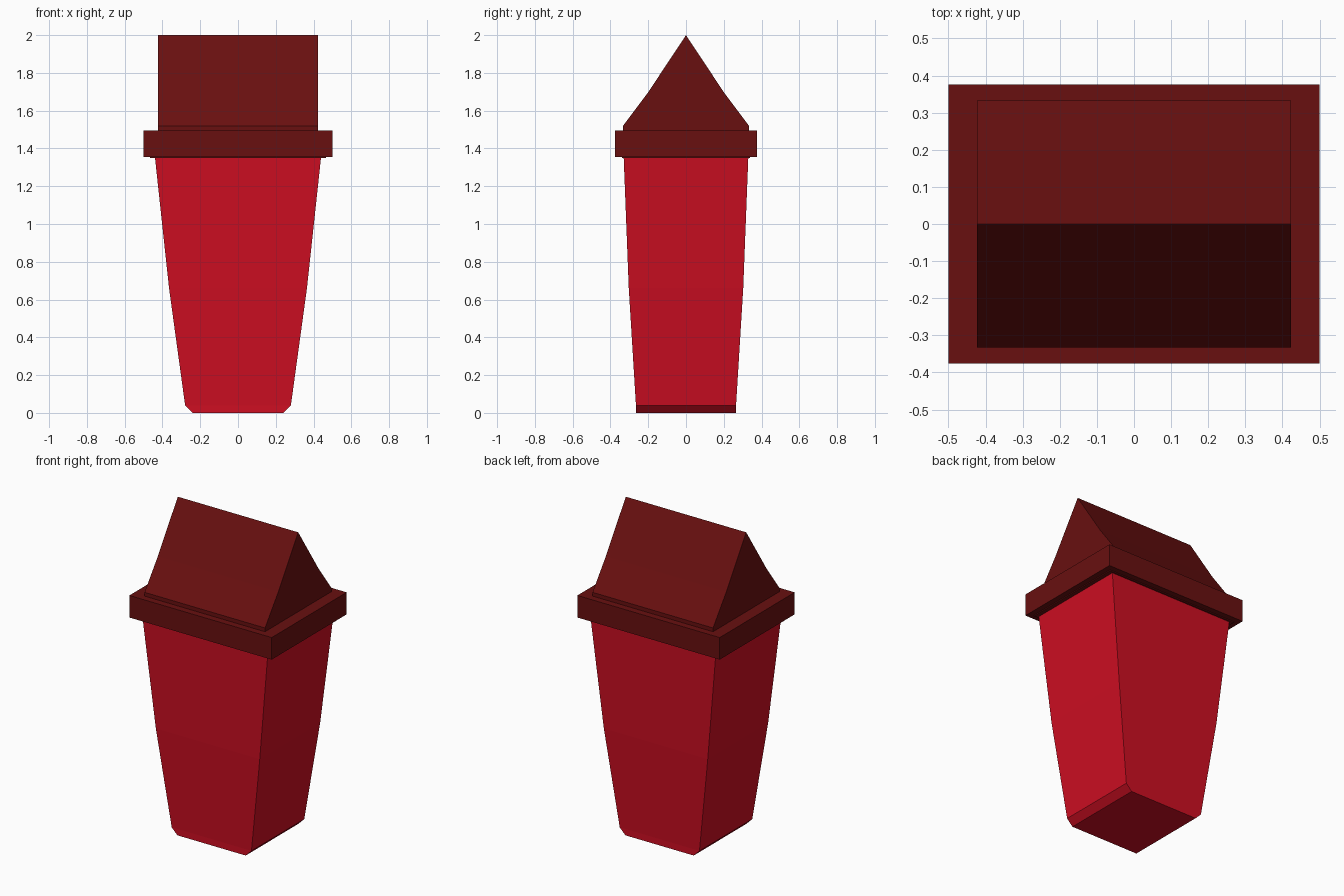
import bpy
import bmesh

cube = bpy.data.objects.get("Cube")
if cube:
    bpy.data.objects.remove(cube, do_unlink=True)


def make_material(name, rgb):
    mat = bpy.data.materials.new(name)
    mat.use_nodes = True
    mat.diffuse_color = (*rgb, 1)
    mat.node_tree.nodes["Principled BSDF"].inputs["Base Color"].default_value = (*rgb, 1)
    return mat


def finish(name, bm, mat):
    bmesh.ops.recalc_face_normals(bm, faces=bm.faces)
    mesh = bpy.data.meshes.new(name)
    bm.to_mesh(mesh)
    bm.free()
    mesh.materials.append(mat)
    obj = bpy.data.objects.new(name, mesh)
    bpy.context.collection.objects.link(obj)
    return obj


def stack(name, levels, mat):
    """Loft rectangles given as (half width, half depth, height)."""
    bm = bmesh.new()
    rings = [[bm.verts.new((sx * w, sy * d, z))
              for sx, sy in ((-1, -1), (1, -1), (1, 1), (-1, 1))]
             for w, d, z in levels]
    for low, high in zip(rings, rings[1:]):
        for i in range(4):
            j = (i + 1) % 4
            bm.faces.new((low[i], low[j], high[j], high[i]))
    bm.faces.new(rings[0][::-1])
    bm.faces.new(rings[-1])
    return finish(name, bm, mat)


def gable(name, half_profile, half_width, mat):
    """Mirror a (depth, height) profile about its ridge and extrude it along x."""
    profile = half_profile + [(-y, z) for y, z in reversed(half_profile[:-1])]
    bm = bmesh.new()
    end = bm.faces.new([bm.verts.new((-half_width, y, z)) for y, z in profile])
    out = bmesh.ops.extrude_face_region(bm, geom=[end], use_keep_orig=True)
    moved = [v for v in out["geom"] if isinstance(v, bmesh.types.BMVert)]
    bmesh.ops.translate(bm, verts=moved, vec=(2 * half_width, 0, 0))
    return finish(name, bm, mat)


red = make_material("bright red", (0.62, 0.0045, 0.016))
maroon = make_material("dark maroon", (0.14, 0.005, 0.005))

# Tapered bin with chamfered bottom ends
stack("bin_body", [(0.24, 0.265, 0), (0.28, 0.265, 0.04),
                   (0.365, 0.303, 0.66), (0.44, 0.33, 1.356)], red)

# Lid collar and the thin lip beneath it
stack("lid_lip", [(0.465, 0.34, 1.35), (0.465, 0.34, 1.36)], maroon)
stack("lid_collar", [(0.5, 0.376, 1.356), (0.5, 0.376, 1.496)], maroon)

# Gabled lid top
gable("lid_top", [(0.333, 1.49), (0.333, 1.52), (0.2, 1.698), (0, 2)], 0.423, maroon)
